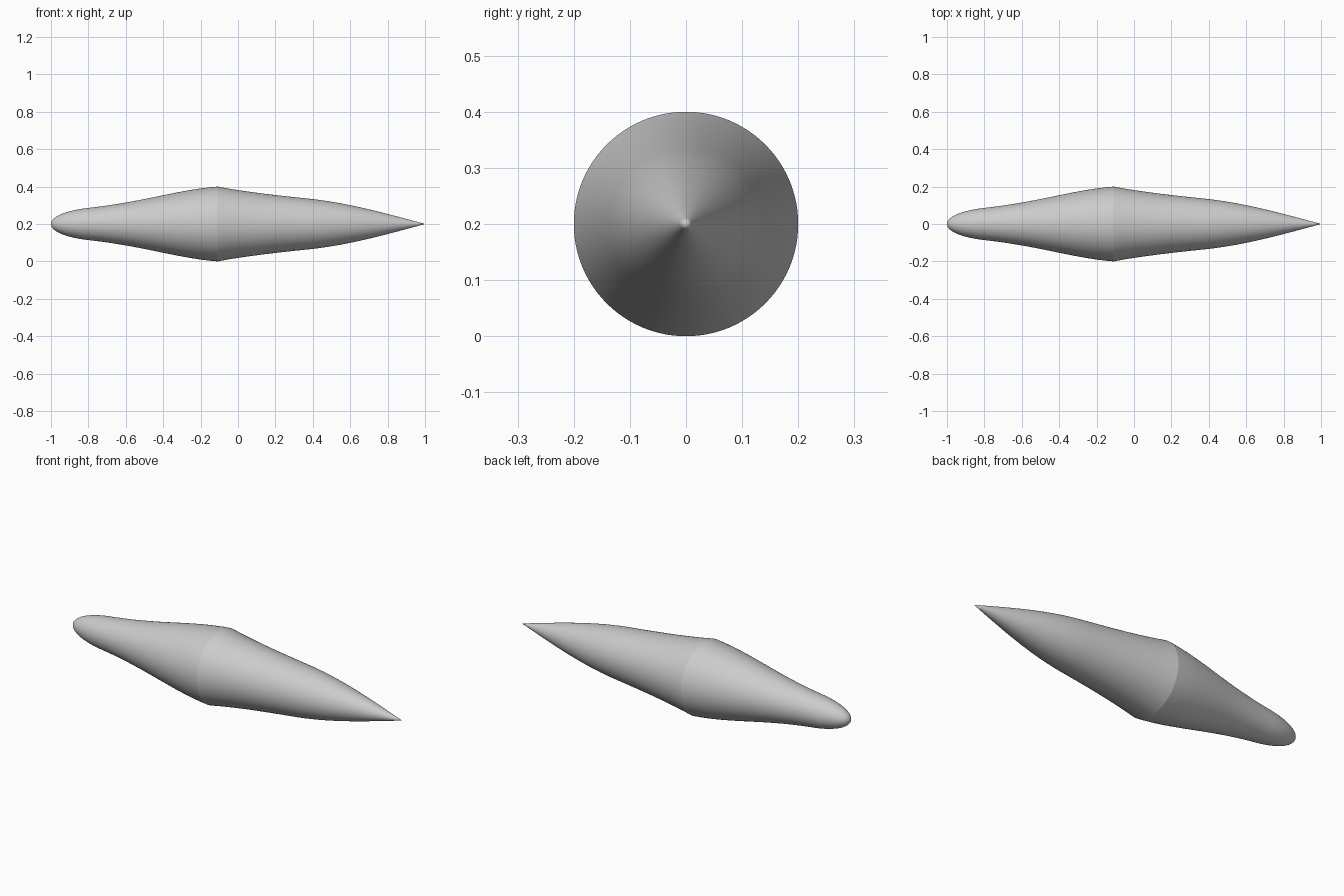
import bpy
import bmesh
import math
from mathutils import Vector
from mathutils.geometry import interpolate_bezier

cube = bpy.data.objects.get("Cube")
if cube:
    bpy.data.objects.remove(cube)

AXIS_Z = 0.2
RIDGE = (-0.11, 0.2)
SIDES = 96
STEPS = 16

# Half profile as (x, radius) curve segments: point, handle, handle, point
SEGMENTS = [
    [(-1, 0), (-1, 0.045), (-0.9, 0.075), (-0.8, 0.086)],
    [(-0.8, 0.086), (-0.5, 0.119), (-0.33, 0.182), RIDGE],
    [RIDGE, (0.05, 0.17), (0.22, 0.152), (0.4, 0.133)],
    [(0.4, 0.133), (0.6, 0.11), (0.78, 0.06), (1, 0)],
]


def sample_profile():
    points = []
    for seg in SEGMENTS:
        curve = interpolate_bezier(*[Vector((x, r, 0)) for x, r in seg], STEPS + 1)
        points += curve[1:] if points else curve
    return points


# Spindle body: spin the profile around the x axis
bm = bmesh.new()
verts = [bm.verts.new((p.x, 0, p.y)) for p in sample_profile()]
edges = [bm.edges.new(pair) for pair in zip(verts, verts[1:])]
bmesh.ops.spin(bm, geom=verts + edges, cent=(0, 0, 0), axis=(1, 0, 0),
               angle=math.tau, steps=SIDES, use_merge=True)
bmesh.ops.remove_doubles(bm, verts=bm.verts, dist=0.00005)
bmesh.ops.recalc_face_normals(bm, faces=bm.faces)
for face in bm.faces:
    face.smooth = True

# Crisp ridge where nose and tail meet
for edge in bm.edges:
    if all(abs(v.co.x - RIDGE[0]) < 0.001 for v in edge.verts):
        edge.smooth = False

bmesh.ops.translate(bm, verts=bm.verts, vec=(0, 0, AXIS_Z))
mesh = bpy.data.meshes.new("spindle_body")
bm.to_mesh(mesh)
bm.free()
body = bpy.data.objects.new("spindle_body", mesh)
bpy.context.collection.objects.link(body)

# Plain light grey
grey = bpy.data.materials.new("light_grey")
grey.use_nodes = True
colour = (0.6, 0.6, 0.6, 1)
grey.diffuse_color = colour
grey.node_tree.nodes["Principled BSDF"].inputs["Base Color"].default_value = colour
mesh.materials.append(grey)
